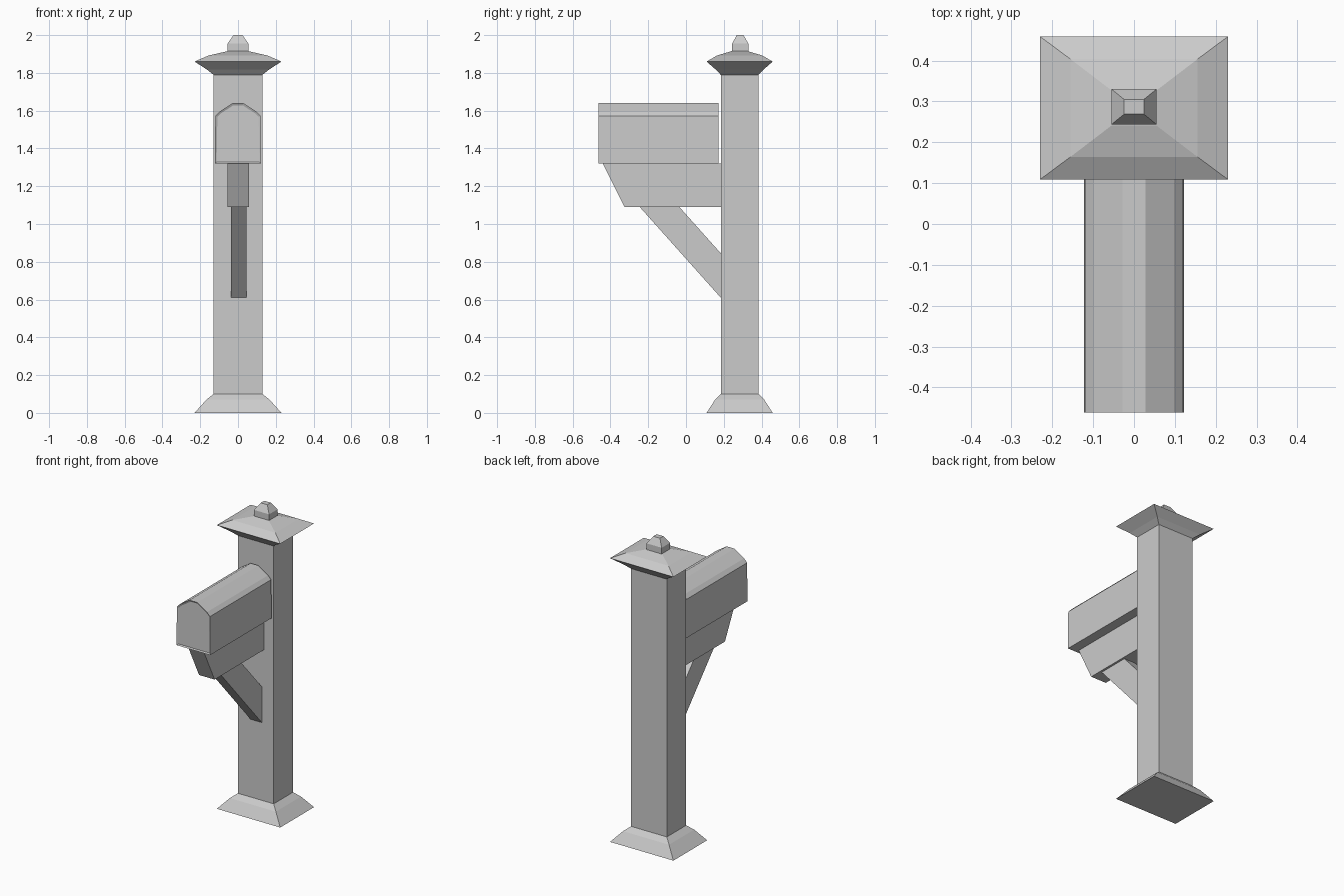
import bpy
import bmesh
from mathutils import Vector

cube = bpy.data.objects.get("Cube")
if cube:
    bpy.data.objects.remove(cube, do_unlink=True)

grey = bpy.data.materials.new("plain_grey")
grey.use_nodes = True
grey.diffuse_color = (0.6, 0.6, 0.6, 1)
grey.node_tree.nodes["Principled BSDF"].inputs["Base Color"].default_value = (0.6, 0.6, 0.6, 1)


def finish(name, bm):
    bmesh.ops.recalc_face_normals(bm, faces=bm.faces[:])
    mesh = bpy.data.meshes.new(name)
    bm.to_mesh(mesh)
    bm.free()
    mesh.materials.append(grey)
    obj = bpy.data.objects.new(name, mesh)
    bpy.context.collection.objects.link(obj)
    return obj


def stacked(name, rings, y):
    """Rectangular loft from rings of (half width, half depth, height)."""
    bm = bmesh.new()
    loops = [[bm.verts.new((sx * w, y + sy * d, z))
              for sx, sy in ((-1, -1), (1, -1), (1, 1), (-1, 1))]
             for w, d, z in rings]
    for a, b in zip(loops, loops[1:]):
        for i in range(4):
            j = (i + 1) % 4
            bm.faces.new((a[i], a[j], b[j], b[i]))
    bm.faces.new(loops[0])
    bm.faces.new(loops[-1])
    return finish(name, bm)


def prism(points, shift):
    """Closed prism from a planar outline."""
    bm = bmesh.new()
    face = bm.faces.new([bm.verts.new(p) for p in points])
    out = bmesh.ops.extrude_face_region(bm, geom=[face], use_keep_orig=True)
    moved = [g for g in out["geom"] if isinstance(g, bmesh.types.BMVert)]
    bmesh.ops.translate(bm, verts=moved, vec=Vector(shift))
    bmesh.ops.recalc_face_normals(bm, faces=bm.faces[:])
    return bm


def side_plate(name, outline, x0, x1):
    return finish(name, prism([(x0, y, z) for y, z in outline], (x1 - x0, 0, 0)))


# Post with flared foot and roof-like cap
POST_Y = 0.284
stacked("post", [(0.13, 0.1, 0.1), (0.13, 0.1, 1.79)], POST_Y)
stacked("post_foot", [(0.23, 0.175, 0), (0.167, 0.13, 0.07), (0.13, 0.1, 0.1)], POST_Y)
stacked("post_cap", [(0.13, 0.1, 1.79), (0.165, 0.127, 1.818), (0.23, 0.175, 1.86),
                     (0.156, 0.12, 1.892), (0.055, 0.043, 1.915)], POST_Y)
stacked("cap_knob", [(0.055, 0.043, 1.91), (0.055, 0.043, 1.955),
                     (0.024, 0.018, 2.0)], POST_Y + 0.003)

# Mailbox with arched lid and a recessed door panel
half = [(0.122, 1.32), (0.12, 1.572), (0.098, 1.595), (0.028, 1.64)]
outline = half + [(-x, z) for x, z in reversed(half)]
bm = prism([(x, -0.462, z) for x, z in outline], (0, 0.634, 0))
door = [f for f in bm.faces if f.normal.y < -0.9]
bmesh.ops.inset_individual(bm, faces=door, thickness=0.012, depth=-0.006)
finish("mailbox", bm)

# Support arm under the box and diagonal brace
side_plate("support_arm", [(-0.44, 1.32), (-0.325, 1.09), (0.184, 1.09), (0.184, 1.32)],
           -0.055, 0.058)
side_plate("diagonal_brace", [(-0.245, 1.09), (-0.035, 1.09), (0.184, 0.845), (0.184, 0.61)],
           -0.038, 0.044)
